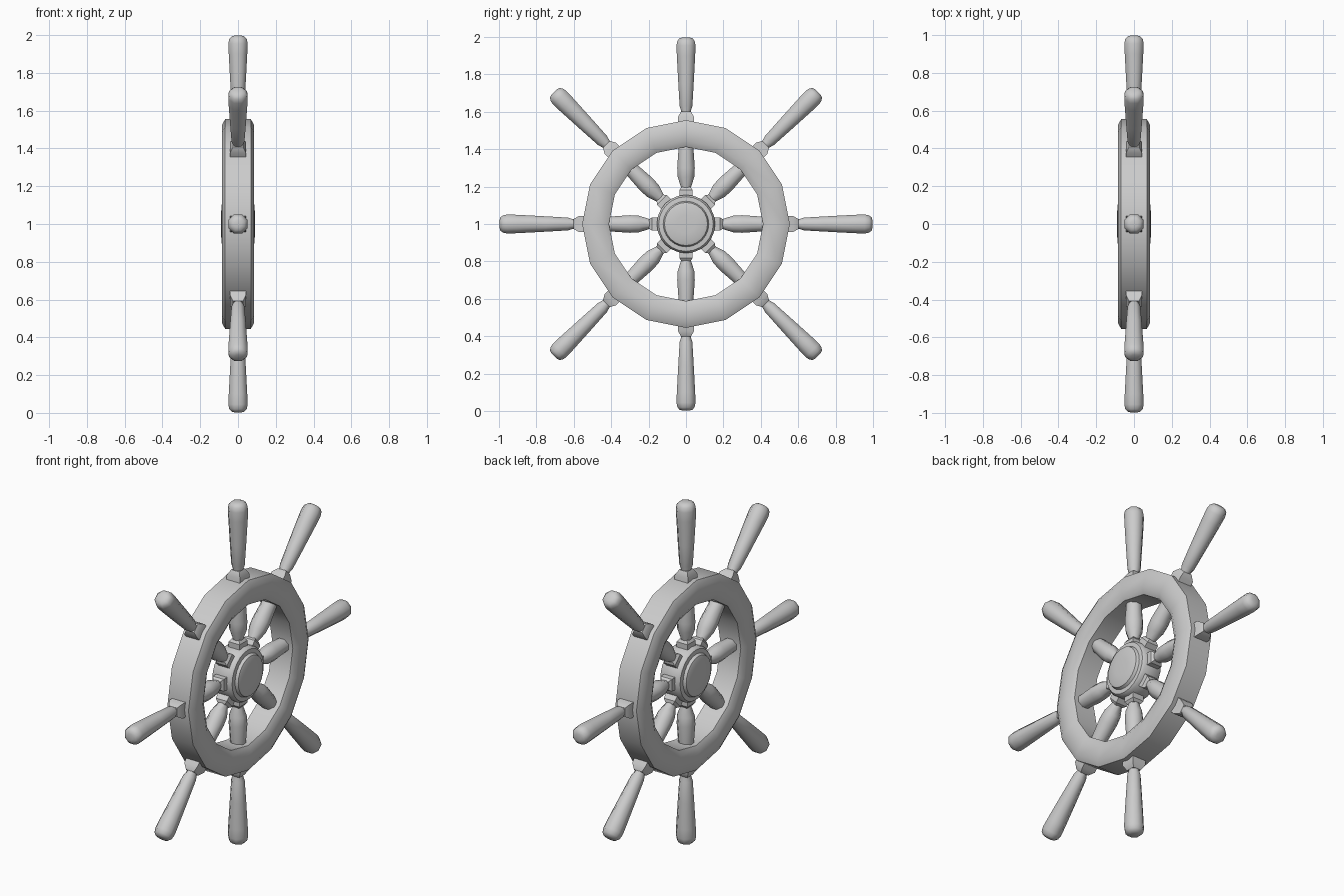
import bpy, bmesh, math
from mathutils import Vector

if "Cube" in bpy.data.objects:
    bpy.data.objects.remove(bpy.data.objects["Cube"])

CENTRE = Vector((0, 0, 1))


def finish(bm, name, angle):
    bmesh.ops.recalc_face_normals(bm, faces=bm.faces)
    me = bpy.data.meshes.new(name)
    bm.to_mesh(me)
    bm.free()
    ob = bpy.data.objects.new(name, me)
    bpy.context.collection.objects.link(ob)
    bpy.ops.object.select_all(action='DESELECT')
    ob.select_set(True)
    bpy.context.view_layer.objects.active = ob
    bpy.ops.object.shade_smooth_by_angle(angle=math.radians(angle))
    return ob


def lathe(name, profile, axis, sides, closed=False, offset=0.0, angle=40):
    """Turn (position along axis, radius) points about an axis through the wheel centre."""
    u = Vector((1, 0, 0)) if abs(axis.x) < 0.5 else Vector((0, 1, 0))
    v = axis.cross(u)
    bm = bmesh.new()
    rings = []
    for h, r in profile:
        ring = []
        for i in range(sides):
            t = 2 * math.pi * (i + offset) / sides
            ring.append(bm.verts.new(CENTRE + axis * h + (u * math.cos(t) + v * math.sin(t)) * r))
        rings.append(ring)
    pairs = list(zip(rings, rings[1:]))
    if closed:
        pairs.append((rings[-1], rings[0]))
    else:
        bm.faces.new(rings[0])
        bm.faces.new(rings[-1])
    for a, b in pairs:
        for i in range(sides):
            j = (i + 1) % sides
            bm.faces.new((a[i], a[j], b[j], b[i]))
    return finish(bm, name, angle)


X = Vector((1, 0, 0))

# Sixteen-sided rim with softened corners
half = [(0.068, 0.555), (0.085, 0.525), (0.085, 0.445), (0.066, 0.412)]
lathe("rim", half + [(-x, r) for x, r in reversed(half)], X, 16, closed=True, angle=50)

# Hub drum with a raised, gently domed cap on both faces
side = [(0.05, 0.156), (0.064, 0.146), (0.066, 0.122), (0.082, 0.115), (0.087, 0.10), (0.09, 0.05)]
lathe("hub", [(-x, r) for x, r in reversed(side)] + side, X, 24)

# Turned profiles of a spoke: (distance from centre, half width)
baluster = [(0.18, 0.024), (0.195, 0.026), (0.25, 0.044), (0.30, 0.047),
            (0.40, 0.040), (0.46, 0.038)]
handle = [(0.575, 0.026), (0.605, 0.026), (0.63, 0.034), (0.75, 0.041), (0.90, 0.049),
          (0.955, 0.051), (0.98, 0.046), (0.993, 0.034), (0.998, 0.018)]
hub_block = [(0.13, 0.036), (0.182, 0.036), (0.198, 0.024)]
rim_block = [(0.49, 0.043), (0.572, 0.043), (0.602, 0.026)]


def widths(profile, sides):
    """Convert flat half widths to corner radii."""
    return [(h, w / math.cos(math.pi / sides)) for h, w in profile]


# Eight spokes
for k in range(8):
    a = math.pi * k / 4
    d = Vector((0, math.cos(a), math.sin(a)))
    lathe(f"spoke_baluster_{k}", widths(baluster, 8), d, 8, offset=0.5, angle=50)
    lathe(f"spoke_handle_{k}", widths(handle, 8), d, 8, offset=0.5, angle=50)
    lathe(f"hub_block_{k}", widths(hub_block, 4), d, 4, offset=0.5, angle=30)
    lathe(f"rim_block_{k}", widths(rim_block, 4), d, 4, offset=0.5, angle=30)
